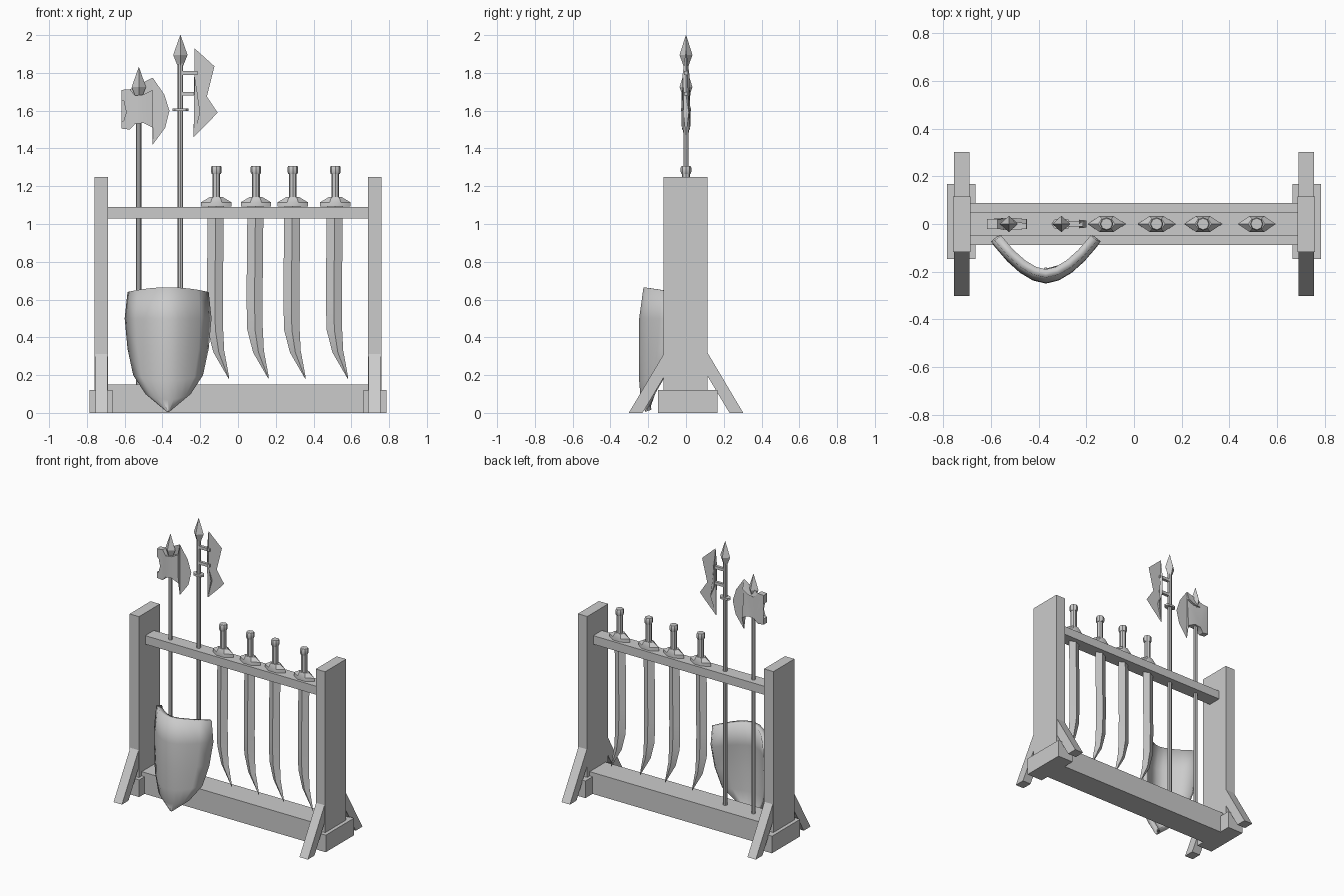
import bpy, bmesh, math
from mathutils import Vector

cube = bpy.data.objects.get("Cube")
if cube:
    bpy.data.objects.remove(cube)

grey = bpy.data.materials.new("plain grey")
grey.use_nodes = True
COLOUR = (0.6, 0.6, 0.6, 1)
grey.diffuse_color = COLOUR
grey.node_tree.nodes["Principled BSDF"].inputs["Base Color"].default_value = COLOUR


def finish(name, bm, angle=35):
    bmesh.ops.remove_doubles(bm, verts=bm.verts, dist=0.0005)
    bmesh.ops.recalc_face_normals(bm, faces=bm.faces)
    mesh = bpy.data.meshes.new(name)
    bm.to_mesh(mesh)
    bm.free()
    mesh.materials.append(grey)
    obj = bpy.data.objects.new(name, mesh)
    bpy.context.collection.objects.link(obj)
    bpy.ops.object.select_all(action='DESELECT')
    obj.select_set(True)
    bpy.context.view_layer.objects.active = obj
    bpy.ops.object.shade_smooth_by_angle(angle=math.radians(angle))
    return obj


def loft(name, rings, angle=35):
    """Skin a list of equal rings and cap both ends."""
    bm = bmesh.new()
    loops = [[bm.verts.new(p) for p in ring] for ring in rings]
    n = len(loops[0])
    for a, b in zip(loops, loops[1:]):
        for i in range(n):
            j = (i + 1) % n
            bm.faces.new((a[i], a[j], b[j], b[i]))
    bm.faces.new(loops[0])
    bm.faces.new(loops[-1])
    return finish(name, bm, angle)


def box(name, x, y, z):
    return loft(name, [[(x[0], y[0], h), (x[1], y[0], h), (x[1], y[1], h), (x[0], y[1], h)] for h in z])


def turned(name, x, profile, sides=8, squash=1, angle=35):
    """Upright part from (radius, height) pairs."""
    turns = [2 * math.pi * i / sides for i in range(sides)]
    return loft(name, [[(x + r * math.cos(t), squash * r * math.sin(t), z) for t in turns]
                       for r, z in profile], angle)


def plate(name, outline):
    """Flat head from (x, z, half thickness) points; zero thickness makes a sharp edge."""
    bm = bmesh.new()
    front = [bm.verts.new((x, -t, z)) for x, z, t in outline]
    back = [bm.verts.new((x, t, z)) for x, z, t in outline]
    n = len(outline)
    for i in range(n):
        j = (i + 1) % n
        bm.faces.new((front[i], front[j], back[j], back[i]))
    caps = [bm.faces.new(front), bm.faces.new(back)]
    bmesh.ops.triangulate(bm, faces=caps)
    return finish(name, bm, 50)


# Rack: rails, posts, feet and slanted braces
box("bottom_beam", (-0.7, 0.7), (-0.088, 0.088), (0, 0.15))
box("top_rail", (-0.7, 0.7), (-0.048, 0.048), (1.03, 1.09))
for side, s in (("left", 1), ("right", -1)):
    box(side + "_post", (s * 0.687, s * 0.76), (-0.118, 0.115), (0, 1.25))
    box(side + "_foot", (s * 0.665, s * 0.785), (-0.147, 0.167), (0, 0.12))
    for end, d in (("front", -1), ("back", 1)):
        loft(f"{side}_{end}_brace",
             [[(s * x, d * y, z) for y, z in ((0.23, 0), (0.303, 0), (0.11, 0.325), (0.09, 0.235))]
              for x in (0.69, 0.755)])

# Four hanging swords: half-widths vary along the curved blade
BLADE = [(-0.045, 0.04, 1.1), (-0.05, 0.035, 0.6), (-0.046, 0.036, 0.44),
         (-0.015, 0.042, 0.32), (0.066, 0.068, 0.18)]
for k, x in enumerate((-0.115, 0.095, 0.29, 0.515), 1):
    rings = []
    for a, b, z in BLADE:
        m, t = (a + b) / 2, min(0.02, (b - a) * 0.3)
        rings.append([(x + a, 0, z), (x + m, -t, z), (x + b, 0, z + 0.01), (x + m, t, z)])
    loft(f"sword_{k}_blade", rings, 50)
    loft(f"sword_{k}_guard",
         [[(x - w, 0, z), (x - v, -d, z), (x + v, -d, z), (x + w, 0, z), (x + v, d, z), (x - v, d, z)]
          for w, v, d, z in ((0.08, 0.03, 0.033, 1.092), (0.08, 0.03, 0.033, 1.115), (0.035, 0.02, 0.022, 1.142))])
    turned(f"sword_{k}_grip", x, [(0.021, 1.13), (0.021, 1.28)])
    turned(f"sword_{k}_pommel", x, [(0.024, 1.265), (0.028, 1.275), (0.028, 1.3), (0.024, 1.308)])

# Two polearms
for name, x, tip in (("axe", -0.525, 1.83), ("glaive", -0.305, 2.0)):
    turned(name + "_pole", x, [(0.014, 0.1), (0.014, tip - 0.14)])
    turned(name + "_spear_tip", x, [(0.014, tip - 0.165), (0.038, tip - 0.105), (0.001, tip)], 4, 0.9, 20)
plate("axe_head", [
    (-0.617, 1.71, 0.02), (-0.572, 1.713, 0.02), (-0.545, 1.68, 0.025), (-0.5, 1.685, 0.025),
    (-0.452, 1.71, 0.02), (-0.452, 1.775, 0), (-0.39, 1.685, 0), (-0.363, 1.6, 0), (-0.385, 1.51, 0),
    (-0.452, 1.42, 0), (-0.45, 1.51, 0.02), (-0.5, 1.535, 0.025), (-0.545, 1.53, 0.025),
    (-0.572, 1.5, 0.02), (-0.617, 1.505, 0.02), (-0.617, 1.545, 0.02), (-0.575, 1.548, 0.02),
    (-0.575, 1.65, 0.02), (-0.617, 1.65, 0.02)])
turned("glaive_collar", -0.305, [(0.042, 1.598), (0.042, 1.612)], 8, 0.6)
for k, z in (("lower", 1.69), ("upper", 1.8)):
    box(f"glaive_{k}_bracket", (-0.305, -0.215), (-0.01, 0.01), (z - 0.01, z + 0.01))
plate("glaive_blade", [
    (-0.23, 1.93, 0), (-0.125, 1.835, 0), (-0.16, 1.79, 0), (-0.165, 1.675, 0), (-0.108, 1.59, 0),
    (-0.15, 1.545, 0), (-0.235, 1.46, 0), (-0.2, 1.59, 0.015), (-0.23, 1.675, 0.018), (-0.23, 1.79, 0.018)])

# Curved shield leaning on the front: (half-width, centre height, edge height, bulge)
ROWS = [(0.215, 0.665, 0.64, -0.225), (0.23, 0.5, 0.5, -0.248), (0.215, 0.33, 0.34, -0.25),
        (0.185, 0.17, 0.2, -0.248), (0.12, 0.07, 0.1, -0.24), (0.012, 0.005, 0.01, -0.215)]
bm = bmesh.new()
grid = []
for w, zc, ze, y in ROWS:
    row = []
    for i in range(-4, 5):
        u = i / 4
        bend = (abs(u) * w / 0.23) ** 1.8
        row.append(bm.verts.new((-0.37 + w * u, y + 0.175 * bend, zc + (ze - zc) * u * u)))
    grid.append(row)
for a, b in zip(grid, grid[1:]):
    for i in range(8):
        bm.faces.new((a[i], a[i + 1], b[i + 1], b[i]))
shield = finish("shield", bm, 40)
shell = shield.modifiers.new("thickness", 'SOLIDIFY')
shell.thickness = 0.035
front_out = shield.data.polygons[0].normal.y < 0
shell.offset = -1 if front_out else 1
